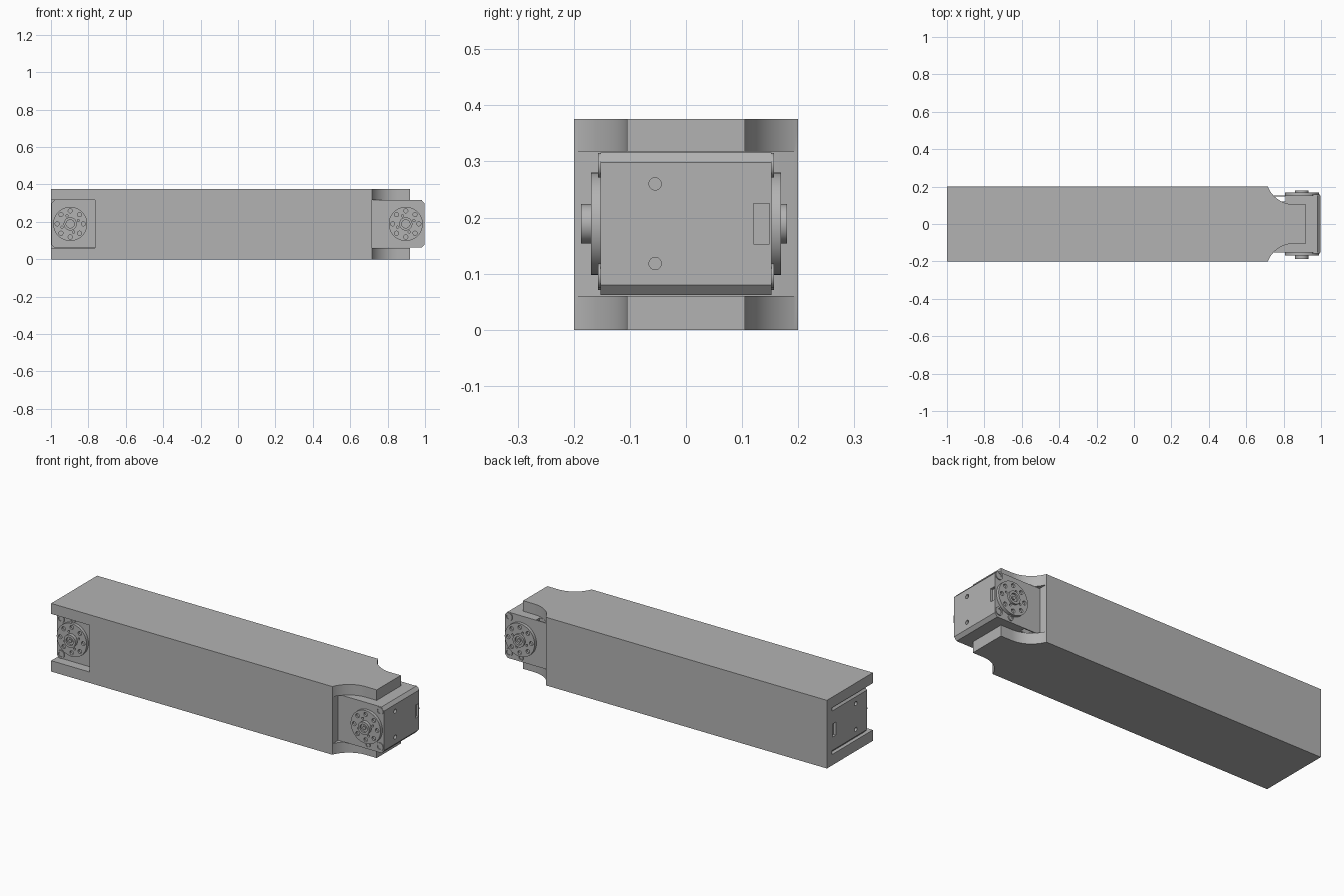
import bpy, bmesh, math
from mathutils import Matrix, Vector

cube = bpy.data.objects.get("Cube")
if cube:
    bpy.data.objects.remove(cube)

grey = bpy.data.materials.new("plain grey")
grey.use_nodes = True
COLOUR = (0.45, 0.45, 0.45, 1)
grey.diffuse_color = COLOUR
grey.node_tree.nodes["Principled BSDF"].inputs["Base Color"].default_value = COLOUR

MID = 0.189      # height of the long axis
AXIS = 0.897     # joint axis distance from the centre
SIDE = 0.152     # half width of a motor case


def make(name, bm):
    bmesh.ops.recalc_face_normals(bm, faces=bm.faces)
    mesh = bpy.data.meshes.new(name)
    bm.to_mesh(mesh)
    bm.free()
    mesh.materials.append(grey)
    ob = bpy.data.objects.new(name, mesh)
    bpy.context.collection.objects.link(ob)
    return ob


def prism(name, points, depth):
    """Extrude a closed outline of 3D points along depth."""
    bm = bmesh.new()
    face = bm.faces.new([bm.verts.new(p) for p in points])
    new = bmesh.ops.extrude_face_region(bm, geom=[face])["geom"]
    bmesh.ops.translate(bm, vec=depth, verts=[v for v in new if isinstance(v, bmesh.types.BMVert)])
    return make(name, bm)


def box(name, x0, x1, y0, y1, z0, z1):
    return prism(name, [(x0, y0, z0), (x1, y0, z0), (x1, y1, z0), (x0, y1, z0)], (0, 0, z1 - z0))


def disc(name, x, z, radius, y0, y1, sides=48):
    """Cylinder along y."""
    ring = [(x + radius * math.cos(a), y0, z + radius * math.sin(a))
            for a in (2 * math.pi * i / sides for i in range(sides))]
    return prism(name, ring, (0, y1 - y0, 0))


def cut(ob, cutters):
    """Subtract the cutters, then remove them."""
    for c in cutters:
        c.hide_render = True
        m = ob.modifiers.new("cut", "BOOLEAN")
        m.operation, m.solver, m.object = "DIFFERENCE", "EXACT", c
    graph = bpy.context.evaluated_depsgraph_get()
    mesh = bpy.data.meshes.new_from_object(ob.evaluated_get(graph))
    ob.modifiers.clear()
    ob.data = mesh
    for c in cutters:
        bpy.data.objects.remove(c)
    return ob


# Long housing with a necked end
cx, cy, r = 0.855, 0.255, 0.15
start, steps = math.asin((cy - 0.2) / r), 20
arc = []
for i in range(steps + 1):
    a = start + (math.pi / 2 - start) * i / steps
    arc.append((cx - r * math.cos(a), cy - r * math.sin(a)))
half = [(-1, 0.2)] + arc + [(0.92, 0.105)]
outline = [(x, y, 0) for x, y in half] + [(x, -y, 0) for x, y in reversed(half)]
housing = prism("housing", outline, (0, 0, 2 * MID - 0.002))
cut(housing, [box("right_pocket", 0.716, 1.1, -0.3, 0.3, 0.06, 0.318),
              box("left_pocket", -1.1, -0.765, -0.3, 0.156, 0.06, 0.318)])

parts = [housing]
motor = []

# Motor case with chamfered outer edges, face holes and a socket
low, high, bevel = 0.062, 0.316, 0.018
profile = [(0.715, low), (0.982, low), (0.998, low + bevel), (0.998, high - bevel), (0.982, high), (0.715, high)]
case = prism("motor_case", [(x, -SIDE, z) for x, z in profile], (0, 2 * SIDE, 0))
cutters = [box("socket", 0.985, 1.1, 0.12, 0.149, 0.153, 0.225),
           box("cable_gap", 0.75, 0.81, 0.12, 0.146, 0, 0.4)]
for dz in (-0.071, 0.071):
    hole = disc("face_hole", 0, 0, 0.011, -0.02, 0.02, 24)
    hole.data.transform(Matrix.Translation((1, -0.055, MID + dz)) @ Matrix.Rotation(math.pi / 2, 4, "Z"))
    cutters.append(hole)
motor.append(cut(case, cutters))

# Horns, hubs and screws on both sides of the motor
for side, word, tip in ((-1, "front", 0.187), (1, "back", 0.18)):
    horn = disc(word + "_horn", AXIS, MID, 0.091, side * (SIDE - 0.002), side * 0.169, 64)
    holes = []
    for count, ring, radius, turn in ((8, 0.07, 0.011, 0), (4, 0.047, 0.006, math.pi / 8)):
        for i in range(count):
            a = 2 * math.pi * i / count + turn
            holes.append(disc("hole", AXIS + ring * math.cos(a), MID + ring * math.sin(a),
                              radius, side * 0.158, side * 0.2, 20))
    motor.append(cut(horn, holes))

    hub = disc(word + "_hub", AXIS, MID, 0.035, side * 0.165, side * tip)
    bore = disc("bore", AXIS, MID, 0.022, side * (tip - 0.01), side * 0.2, 32)
    motor.append(cut(hub, [bore]))
    motor.append(disc(word + "_hub_screw", AXIS, MID, 0.01, side * 0.168, side * (tip - 0.004), 6))

    for x, z, radius in ((0.973, 0.293, 0.022), (0.973, 0.096, 0.022), (0.9, 0.086, 0.015)):
        screw = disc(word + "_screw", x, z, radius, side * (SIDE - 0.002), side * 0.157, 28)
        socket = disc("socket", x, z, radius * 0.6, side * 0.153, side * 0.2, 28)
        motor.append(cut(screw, [socket]))

# Second motor, turned half way round at the other end
flip = Matrix.Translation((0, 0, MID)) @ Matrix.Rotation(math.pi, 4, "Y") @ Matrix.Translation((0, 0, -MID))
for ob in motor:
    twin = ob.copy()
    twin.data = ob.data.copy()
    twin.data.transform(flip)
    twin.name = "left_" + ob.name
    ob.name = "right_" + ob.name
    bpy.context.collection.objects.link(twin)
    parts += [ob, twin]

# Smooth the curved walls, keep the edges sharp
bpy.ops.object.select_all(action="DESELECT")
for ob in parts:
    ob.select_set(True)
bpy.context.view_layer.objects.active = housing
bpy.ops.object.shade_smooth_by_angle(angle=math.radians(30))
